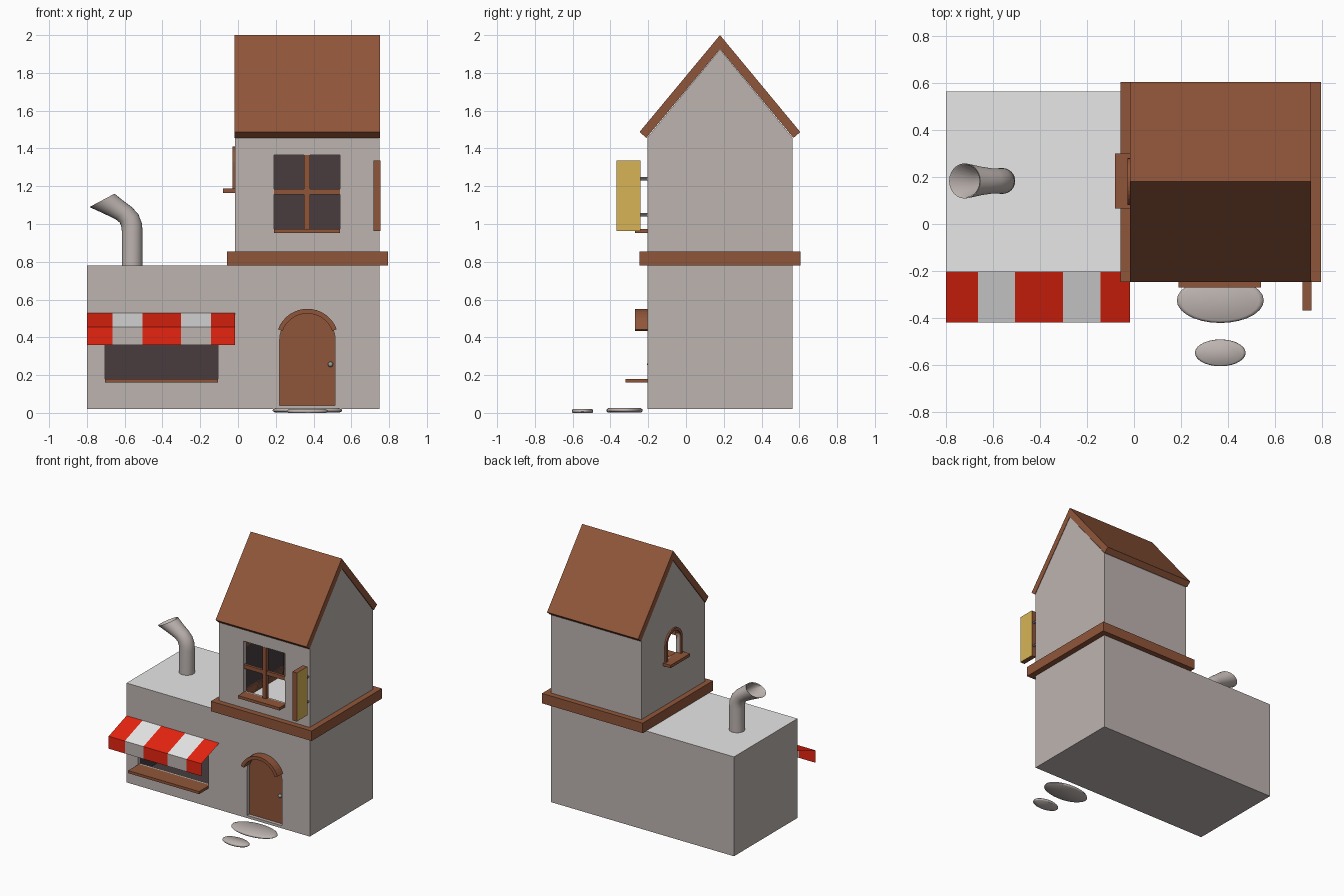
import bpy, bmesh, math
from mathutils import Vector

if "Cube" in bpy.data.objects:
    bpy.data.objects.remove(bpy.data.objects["Cube"])


def mat(name, r, g, b):
    m = bpy.data.materials.new(name)
    m.diffuse_color = (r, g, b, 1)
    m.use_nodes = True
    m.node_tree.nodes["Principled BSDF"].inputs["Base Color"].default_value = m.diffuse_color
    return m


WALL = mat("warm_grey_plaster", 0.51, 0.455, 0.435)
WHITE = mat("white", 0.8, 0.8, 0.8)
WOOD = mat("brown_wood", 0.28, 0.092, 0.042)
DARK = mat("dark_interior", 0.065, 0.045, 0.048)
RED = mat("red_cloth", 0.8, 0.018, 0.005)
GOLD = mat("gold_paint", 0.68, 0.456, 0.093)
METAL = mat("grey_metal", 0.33, 0.33, 0.33)


def make(name, bm, *mats, recalc=True):
    if recalc:
        bmesh.ops.recalc_face_normals(bm, faces=bm.faces)
    me = bpy.data.meshes.new(name)
    bm.to_mesh(me)
    bm.free()
    ob = bpy.data.objects.new(name, me)
    bpy.context.collection.objects.link(ob)
    for m in mats:
        me.materials.append(m)
    return ob


def prism(name, profile, axis, a, b, *mats):
    """Extrude a 2D profile along axis x (profile y,z), y (x,z) from a to b."""
    bm = bmesh.new()
    place = {'x': lambda d, u, v: (d, u, v), 'y': lambda d, u, v: (u, d, v)}[axis]
    rings = [[bm.verts.new(place(d, u, v)) for u, v in profile] for d in (a, b)]
    n = len(profile)
    for r in rings:
        bm.faces.new(r)
    for i in range(n):
        j = (i + 1) % n
        bm.faces.new((rings[0][i], rings[0][j], rings[1][j], rings[1][i]))
    return make(name, bm, *mats)


def box(name, x, y, z, *mats):
    return prism(name, [(y[0], z[0]), (y[1], z[0]), (y[1], z[1]), (y[0], z[1])],
                 'x', x[0], x[1], *mats)


def arc(cu, cv, r, a0, a1, n=16):
    return [(cu + r * math.cos(math.radians(a0 + (a1 - a0) * i / n)),
             cv + r * math.sin(math.radians(a0 + (a1 - a0) * i / n))) for i in range(n + 1)]


def smooth(ob, angle=40):
    bpy.ops.object.select_all(action='DESELECT')
    ob.select_set(True)
    bpy.context.view_layer.objects.active = ob
    bpy.ops.object.shade_smooth_by_angle(angle=math.radians(angle))


def cut(ob, *cutters):
    bpy.context.view_layer.objects.active = ob
    for c in cutters:
        c.hide_render = True
        m = ob.modifiers.new("cut", 'BOOLEAN')
        m.operation, m.solver, m.object = 'DIFFERENCE', 'EXACT', c
        bpy.ops.object.modifier_apply(modifier=m.name)


def paint_walls(ob, lo, hi):
    """Dark inside the room, white flat roof, plaster elsewhere."""
    me = ob.data
    me.materials.clear()
    for m in (WALL, WHITE, DARK):
        me.materials.append(m)
    mid = (Vector(lo) + Vector(hi)) / 2
    for p in me.polygons:
        inside = all(l - 0.002 <= c <= h + 0.002 for l, c, h in zip(lo, p.center, hi))
        if inside and p.normal.dot(p.center - mid) < 0:
            p.material_index = 2
        elif p.normal.z > 0.9 and abs(p.center.z - 0.78) < 0.003:
            p.material_index = 1
        else:
            p.material_index = 0


# Shared profiles
DX = 0.3675
door_shape = [(DX - 0.147, 0.04), (DX + 0.147, 0.04)] + arc(DX, 0.386, 0.147, 0, 180)
side_out = [(0.08, 1.17), (0.28, 1.17)] + arc(0.18, 1.31, 0.1, 0, 180)
side_in = [(0.1, 1.185), (0.26, 1.185)] + arc(0.18, 1.31, 0.08, 0, 180)

# Hollow lower building with serving hatch and doorway
lower = box("lower_building", (-0.8, 0.75), (-0.204, 0.563), (0.02, 0.78))
room = box("lower_room_cutter", (-0.77, 0.72), (-0.17, 0.53), (0.05, 0.75))
hatch = box("hatch_cutter", (-0.705, -0.105), (-0.3, -0.1), (0.178, 0.44))
doorway = prism("doorway_cutter", door_shape, 'y', -0.3, -0.1)
cut(lower, room, hatch, doorway)
paint_walls(lower, (-0.77, -0.17, 0.05), (0.72, 0.53, 0.75))

# Hollow upper building with gable, front window and arched side window
upper = prism("upper_building", [(-0.204, 0.78), (0.563, 0.78), (0.563, 1.458), (0.18, 1.924),
                                 (-0.204, 1.458)], 'x', -0.016, 0.75)
attic = prism("upper_room_cutter", [(-0.17, 0.7), (0.53, 0.7), (0.53, 1.44), (0.18, 1.87),
                                    (-0.17, 1.44)], 'x', 0.014, 0.72)
window = box("window_cutter", (0.19, 0.54), (-0.3, -0.1), (0.97, 1.365))
side = prism("side_window_cutter", side_in, 'x', -0.2, 0.1)
trim = box("floor_trim", (-0.057, 0.795), (-0.246, 0.605), (0.779, 0.855), WOOD)
cut(upper, attic, window, side)
cut(trim, attic)
paint_walls(upper, (0.014, -0.17, 0.7), (0.72, 0.53, 1.87))

# Arched side window frame and sill
frame = prism("side_window_frame", side_out, 'x', -0.028, 0.016, WOOD)
cut(frame, side)
box("side_window_sill", (-0.08, 0.0), (0.065, 0.3), (1.165, 1.187), WOOD)
for c in (room, hatch, doorway, attic, window, side):
    bpy.data.objects.remove(c)

# Gable roof
prism("roof", [(-0.246, 1.487), (0.18, 2.0), (0.605, 1.487), (0.569, 1.456), (0.18, 1.926),
               (-0.21, 1.456)], 'x', -0.018, 0.752, WOOD)

# Front window bars and sills
box("window_bar_vertical", (0.35, 0.38), (-0.205, -0.175), (0.97, 1.365), WOOD)
box("window_bar_horizontal", (0.19, 0.54), (-0.2, -0.18), (1.155, 1.185), WOOD)
box("window_sill", (0.19, 0.54), (-0.27, -0.19), (0.953, 0.974), WOOD)
box("hatch_counter", (-0.705, -0.105), (-0.32, -0.19), (0.16, 0.18), WOOD)

# Door, knob and arched hood
prism("door", door_shape, 'y', -0.178, -0.15, WOOD)
bm = bmesh.new()
bmesh.ops.create_uvsphere(bm, u_segments=12, v_segments=8, radius=0.014)
bmesh.ops.translate(bm, verts=bm.verts, vec=(0.49, -0.192, 0.257))
smooth(make("door_knob", bm, METAL), 60)
prism("door_hood", arc(DX, 0.386, 0.165, 20, 160) + arc(DX, 0.386, 0.14, 160, 20),
      'y', -0.27, -0.19, WOOD)

# Striped awning: a cloth sheet with a hanging front edge
bm = bmesh.new()
edges_x = [-0.8, -0.664, -0.506, -0.303, -0.142, -0.016]
rows = [(-0.204, 0.53), (-0.42, 0.455), (-0.42, 0.36)]
grid = [[bm.verts.new((x, y, z)) for x in edges_x] for y, z in rows]
for r in range(2):
    for i in range(5):
        f = bm.faces.new((grid[r][i], grid[r + 1][i], grid[r + 1][i + 1], grid[r][i + 1]))
        f.material_index = 0 if i % 2 == 0 else 1 + r
make("awning", bm, RED, WHITE, WALL, recalc=False)

# Hanging sign board on two rods
sign = box("sign_board", (0.717, 0.755), (-0.368, -0.24), (0.963, 1.335), WOOD, GOLD)
for p in sign.data.polygons:
    p.material_index = 1 if abs(p.normal.x) > 0.5 else 0
for z in (1.05, 1.24):
    prism("sign_rod", arc(0.736, z, 0.009, 0, 315, 7), 'y', -0.25, -0.195, METAL)

# Bent chimney pipe with a flared open mouth: x, z, tilt, radius
bm = bmesh.new()
path = [(-0.56, 0.775, 0, .055), (-0.56, 0.96, 0, .055), (-0.563, 0.995, 10, .055),
        (-0.577, 1.03, 24, .054), (-0.605, 1.057, 36, .054), (-0.655, 1.087, 34, .061),
        (-0.72, 1.125, 28, .075), (-0.718, 1.121, 28, .069), (-0.65, 1.08, 34, .053),
        (-0.605, 1.053, 36, .046)]
rings = []
N = 24
for x, z, tilt, r in path:
    t = math.radians(tilt)
    rings.append([bm.verts.new((x + r * math.cos(a) * math.cos(t), 0.183 + r * math.sin(a),
                                z + r * math.cos(a) * math.sin(t)))
                  for a in (2 * math.pi * i / N for i in range(N))])
for p, q in zip(rings, rings[1:]):
    for i in range(N):
        j = (i + 1) % N
        bm.faces.new((p[i], p[j], q[j], q[i]))
bm.faces.new(rings[0])
bm.faces.new(rings[-1])
smooth(make("chimney_pipe", bm, WALL))

# Stepping stones
for name, y, rx, ry, z0, z1 in (("large_step_stone", -0.325, 0.185, 0.096, 0.003, 0.025),
                                ("small_step_stone", -0.548, 0.108, 0.057, 0.0, 0.02)):
    bm = bmesh.new()
    layers = []
    for k, z in ((0.93, z0), (1.0, z0 + 0.007), (0.98, z1 - 0.006), (0.9, z1)):
        layers.append([bm.verts.new((0.367 + k * rx * math.cos(a), y + k * ry * math.sin(a), z))
                       for a in (2 * math.pi * i / 28 for i in range(28))])
    for p, q in zip(layers, layers[1:]):
        for i in range(28):
            j = (i + 1) % 28
            bm.faces.new((p[i], p[j], q[j], q[i]))
    bm.faces.new(layers[0])
    bm.faces.new(layers[-1])
    smooth(make(name, bm, WALL), 60)
